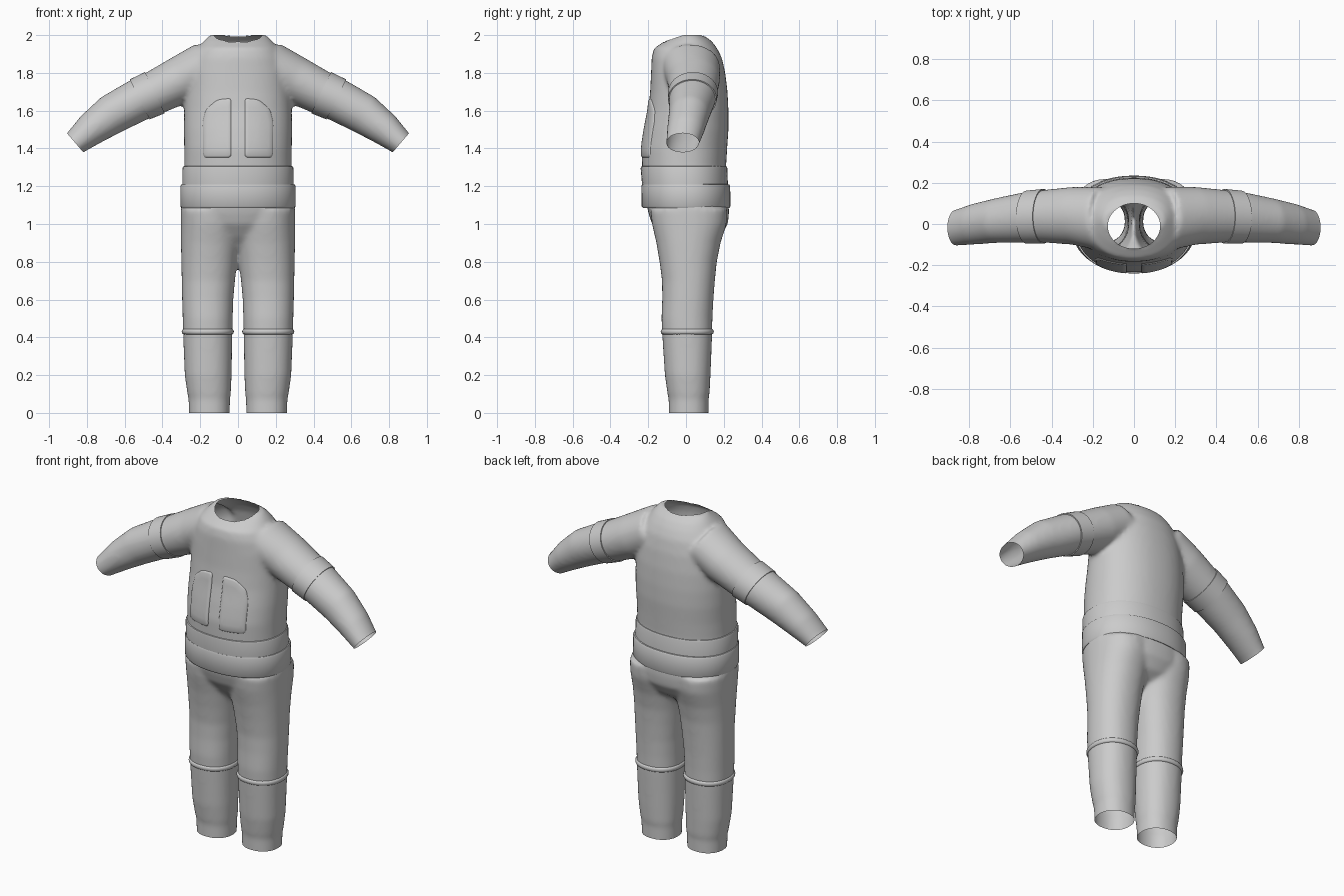
import bpy, bmesh, math
from mathutils import Vector
from mathutils.bvhtree import BVHTree

if "Cube" in bpy.data.objects:
    bpy.data.objects.remove(bpy.data.objects["Cube"])

grey = bpy.data.materials.new("suit grey")
grey.diffuse_color = (0.6, 0.6, 0.6, 1)
grey.use_nodes = True
grey.node_tree.nodes["Principled BSDF"].inputs["Base Color"].default_value = grey.diffuse_color


def ring(c, u, v, power=2.0, n=48):
    """Superellipse loop around c spanned by the half-axes u and v."""
    pts = []
    for i in range(n):
        t = 2 * math.pi * i / n
        cs, sn = math.cos(t), math.sin(t)
        pts.append(c + u * math.copysign(abs(cs) ** (2 / power), cs)
                   + v * math.copysign(abs(sn) ** (2 / power), sn))
    return pts


def flat_ring(z, x0, x1, y0, y1, grow=0.0, power=2.2):
    return ring(Vector(((x0 + x1) / 2, (y0 + y1) / 2, z)),
                Vector(((x1 - x0) / 2 + grow, 0, 0)),
                Vector((0, (y1 - y0) / 2 + grow, 0)), power)


def loft(bm, rings, side=1, caps=False):
    loops = [[bm.verts.new((p.x * side, p.y, p.z)) for p in r] for r in rings]
    n = len(loops[0])
    for a, b in zip(loops, loops[1:]):
        for i in range(n):
            bm.faces.new((a[i], a[(i + 1) % n], b[(i + 1) % n], b[i]))
    if caps:
        bm.faces.new(loops[0])
        bm.faces.new(loops[-1])


def finish(name, bm, angle=40, normals=True):
    if normals:
        bmesh.ops.recalc_face_normals(bm, faces=bm.faces)
    me = bpy.data.meshes.new(name)
    bm.to_mesh(me)
    bm.free()
    me.materials.append(grey)
    ob = bpy.data.objects.new(name, me)
    bpy.context.collection.objects.link(ob)
    bpy.ops.object.select_all(action='DESELECT')
    ob.select_set(True)
    bpy.context.view_layer.objects.active = ob
    bpy.ops.object.shade_smooth_by_angle(angle=math.radians(angle))
    return ob


# Torso profile: z, half width, front y, back y
TORSO = [(0.86, .08, -.06, .08), (0.93, .20, -.13, .18), (1.0, .285, -.18, .222),
         (1.06, .30, -.20, .228), (1.2, .295, -.225, .22), (1.3, .285, -.232, .212),
         (1.4, .285, -.235, .218), (1.5, .287, -.22, .225), (1.6, .285, -.20, .225),
         (1.7, .28, -.19, .22), (1.8, .27, -.185, .208), (1.88, .245, -.182, .19),
         (1.93, .215, -.17, .165), (1.97, .18, -.11, .135), (2.0, .15, -.05, .09),
         (2.012, .10, -.02, .05)]
# Leg profile: z, inner x, outer x, front y, back y
LEG = [(-.05, .045, .258, -.09, .118), (.075, .042, .262, -.092, .12),
       (.10, .038, .268, -.098, .125), (.2, .034, .282, -.112, .13),
       (.4, .03, .29, -.125, .138), (.5, .028, .293, -.13, .14),
       (.6, .025, .296, -.126, .145), (.7, .016, .298, -.127, .153),
       (.8, .004, .30, -.14, .163), (.9, -.01, .302, -.157, .183),
       (1.0, -.02, .303, -.18, .215), (1.08, -.02, .303, -.19, .22)]
# Arm profile: centre x, centre z, half thickness, front y, back y
ARM = [(.16, 1.84, .13, -.13, .18), (.30, 1.765, .126, -.10, .18),
       (.44, 1.695, .116, -.09, .165), (.52, 1.66, .113, -.09, .157),
       (.67, 1.58, .107, -.092, .125), (.78, 1.50, .088, -.10, .098),
       (.862, 1.43, .067, -.106, .07), (.90, 1.397, .064, -.106, .068)]


def arm_ring(i, grow=0.0):
    x, z, w, y0, y1 = ARM[i]
    a, b = ARM[max(i - 1, 0)], ARM[min(i + 1, len(ARM) - 1)]
    d = Vector((b[0] - a[0], 0, b[1] - a[1])).normalized()
    return ring(Vector((x, (y0 + y1) / 2, z)), Vector((-d.z, 0, d.x)) * (w + grow),
                Vector((0, (y1 - y0) / 2 + grow, 0)))


# Solid limbs and torso, fused into one skin
bm = bmesh.new()
loft(bm, [flat_ring(z, -a, a, y0, y1) for z, a, y0, y1 in TORSO], caps=True)
for s in (1, -1):
    loft(bm, [flat_ring(*r) for r in LEG], s, True)
    loft(bm, [arm_ring(i) for i in range(len(ARM))], s, True)
solid = finish("fused_blank", bm)
mod = solid.modifiers.new("fuse", 'REMESH')
mod.mode = 'VOXEL'
mod.voxel_size = 0.012
mod = solid.modifiers.new("soften", 'SMOOTH')
mod.factor = 0.5
mod.iterations = 10
fused = bpy.data.meshes.new_from_object(
    solid.evaluated_get(bpy.context.evaluated_depsgraph_get()))
bpy.data.objects.remove(solid)

bm = bmesh.new()
bm.from_mesh(fused)
bpy.data.meshes.remove(fused)


def open_end(point, normal, test):
    faces = [f for f in bm.faces if test(f.calc_center_median())]
    geom = set(faces)
    for f in faces:
        geom.update(f.verts)
        geom.update(f.edges)
    bmesh.ops.bisect_plane(bm, geom=list(geom), plane_co=point, plane_no=normal,
                           clear_outer=True)


# Open ankles and wrists
open_end((0, 0, 0), (0, 0, -1), lambda c: c.z < 0.2)
for s in (1, -1):
    open_end((s * .862, 0, 1.43), (s * .76, 0, -.65), lambda c: c.x * s > 0.6)

# Oval neck opening
NX, NY, NC = .127, .11, -.01
hole = [f for f in bm.faces if f.calc_center_median().z > 1.85 and
        math.hypot(f.calc_center_median().x / NX, (f.calc_center_median().y - NC) / NY) < 1]
bmesh.ops.delete(bm, geom=hole, context='FACES')
for v in bm.verts:
    if v.is_boundary and v.co.z > 1.85:
        k = math.hypot(v.co.x / NX, (v.co.y - NC) / NY)
        v.co.x /= k
        v.co.y = NC + (v.co.y - NC) / k
    v.co.z = min(v.co.z, 2.0)
surface = BVHTree.FromBMesh(bm)
finish("suit_body", bm, 60, normals=False)

# Belt and the waistband above it
for name, rows in (
        ("belt", [(1.088, .27, -.20, .20), (1.085, .30, -.228, .23), (1.095, .305, -.235, .235),
                  (1.20, .305, -.236, .234), (1.21, .30, -.233, .229), (1.212, .27, -.20, .20)]),
        ("waistband", [(1.20, .295, -.232, .222), (1.295, .294, -.24, .219),
                       (1.305, .29, -.238, .216), (1.31, .265, -.21, .19)])):
    bm = bmesh.new()
    loft(bm, [flat_ring(z, -a, a, y0, y1) for z, a, y0, y1 in rows])
    finish(name, bm)

# Upper-arm bands and knee cords
for s, label in ((1, "left"), (-1, "right")):
    bm = bmesh.new()
    loft(bm, [arm_ring(2, -.02), arm_ring(2, .005), arm_ring(3, .005), arm_ring(3, -.02)], s)
    finish(label + "_arm_band", bm)
    bm = bmesh.new()
    loft(bm, [flat_ring(.43 - .014 * math.cos(t * math.pi / 6), .03, .29, -.126, .139,
                        .009 * math.sin(t * math.pi / 6) - .001) for t in range(7)], s)
    finish(label + "_knee_cord", bm, 60)

# Chest pads laid onto the front of the torso
PAD = [(.035, 1.35), (.185, 1.35), (.188, 1.54), (.17, 1.61), (.11, 1.66), (.035, 1.668)]
outline = []
for i, p in enumerate(PAD):
    p, a, b = Vector(p), Vector(PAD[i - 1]), Vector(PAD[(i + 1) % len(PAD)])
    p0, p1 = p + (a - p).normalized() * .02, p + (b - p).normalized() * .02
    for k in range(5):
        t = k / 4
        outline.append(p0 * (1 - t) ** 2 + p * 2 * t * (1 - t) + p1 * t * t)
    for k in range(1, 6):
        outline.append(p1.lerp(b + (p - b).normalized() * .02, k / 6))
mid = Vector((.108, 1.5))
for s, label in ((1, "left"), (-1, "right")):
    bm = bmesh.new()
    rows = []
    for scale, lift in ((1, -.003), (.97, .004), (.92, .007), (.7, .007), (.4, .007), (.1, .007)):
        row = []
        for p in outline:
            q = mid + (p - mid) * scale
            hit = surface.ray_cast(Vector((q.x * s, -1, q.y)), Vector((0, 1, 0)))[0]
            row.append(Vector((q.x * s, (hit.y if hit else -.2) - lift, q.y)))
        rows.append(row)
    loft(bm, rows)
    n = len(outline)
    bm.verts.ensure_lookup_table()
    bm.faces.new(bm.verts[-n:])
    bm.normal_update()
    if sum(f.normal.y * f.calc_area() for f in bm.faces) > 0:
        bmesh.ops.reverse_faces(bm, faces=bm.faces)
    finish(label + "_chest_pad", bm, 60, normals=False)
